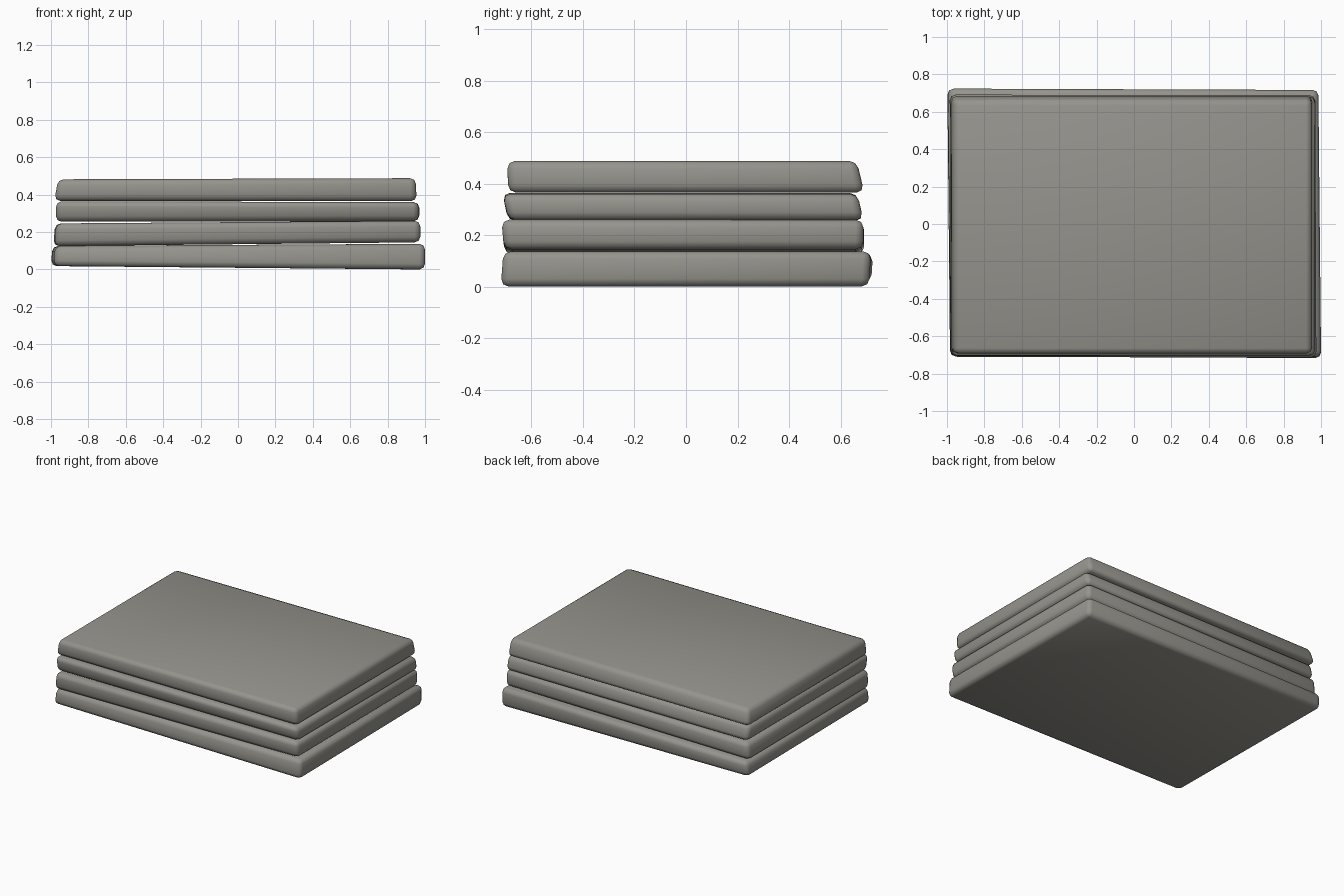
import bpy
import bmesh

if "Cube" in bpy.data.objects:
    bpy.data.objects.remove(bpy.data.objects["Cube"])

gray = bpy.data.materials.new("stone_gray")
gray.diffuse_color = (0.30, 0.295, 0.265, 1)
gray.use_nodes = True
gray.node_tree.nodes["Principled BSDF"].inputs["Base Color"].default_value = gray.diffuse_color


def slab(name, low, high, z_low, z_high, skew=0.0, bevel=0.03):
    """Slightly uneven slab. low/high: x0, x1, y0, y1 outlines; z pairs: left, right end."""
    bm = bmesh.new()
    bmesh.ops.create_cube(bm, size=2)
    for v in bm.verts:
        outline, heights = (high, z_high) if v.co.z > 0 else (low, z_low)
        right, back = int(v.co.x > 0), int(v.co.y > 0)
        x, y = outline[right], outline[2 + back]
        v.co = (x - skew * y, y - 0.4 * skew * x, heights[right])
    # rounded rims, with a softer chamfer than the slab thickness
    bmesh.ops.bevel(bm, geom=bm.edges[:], offset=bevel, offset_type='OFFSET',
                    segments=2, profile=0.5, affect='EDGES', clamp_overlap=True)
    bmesh.ops.recalc_face_normals(bm, faces=bm.faces[:])
    for f in bm.faces:
        f.smooth = True
    mesh = bpy.data.meshes.new(name)
    bm.to_mesh(mesh)
    bm.free()
    mesh.materials.append(gray)
    obj = bpy.data.objects.new(name, mesh)
    bpy.context.collection.objects.link(obj)
    return obj


# four stacked slabs, bottom to top
slab("bottom_slab", (-0.993, 0.993, -0.715, 0.715), (-0.985, 0.993, -0.705, 0.722),
     (0.018, 0.0), (0.126, 0.137), skew=0.01)
slab("lower_middle_slab", (-0.985, 0.972, -0.705, 0.69), (-0.975, 0.972, -0.715, 0.69),
     (0.125, 0.145), (0.246, 0.26), skew=0.004)
slab("upper_middle_slab", (-0.972, 0.968, -0.69, 0.688), (-0.972, 0.968, -0.712, 0.665),
     (0.255, 0.258), (0.364, 0.36), skew=-0.002)
slab("top_slab", (-0.982, 0.955, -0.69, 0.692), (-0.962, 0.95, -0.694, 0.663),
     (0.367, 0.365), (0.482, 0.488))
